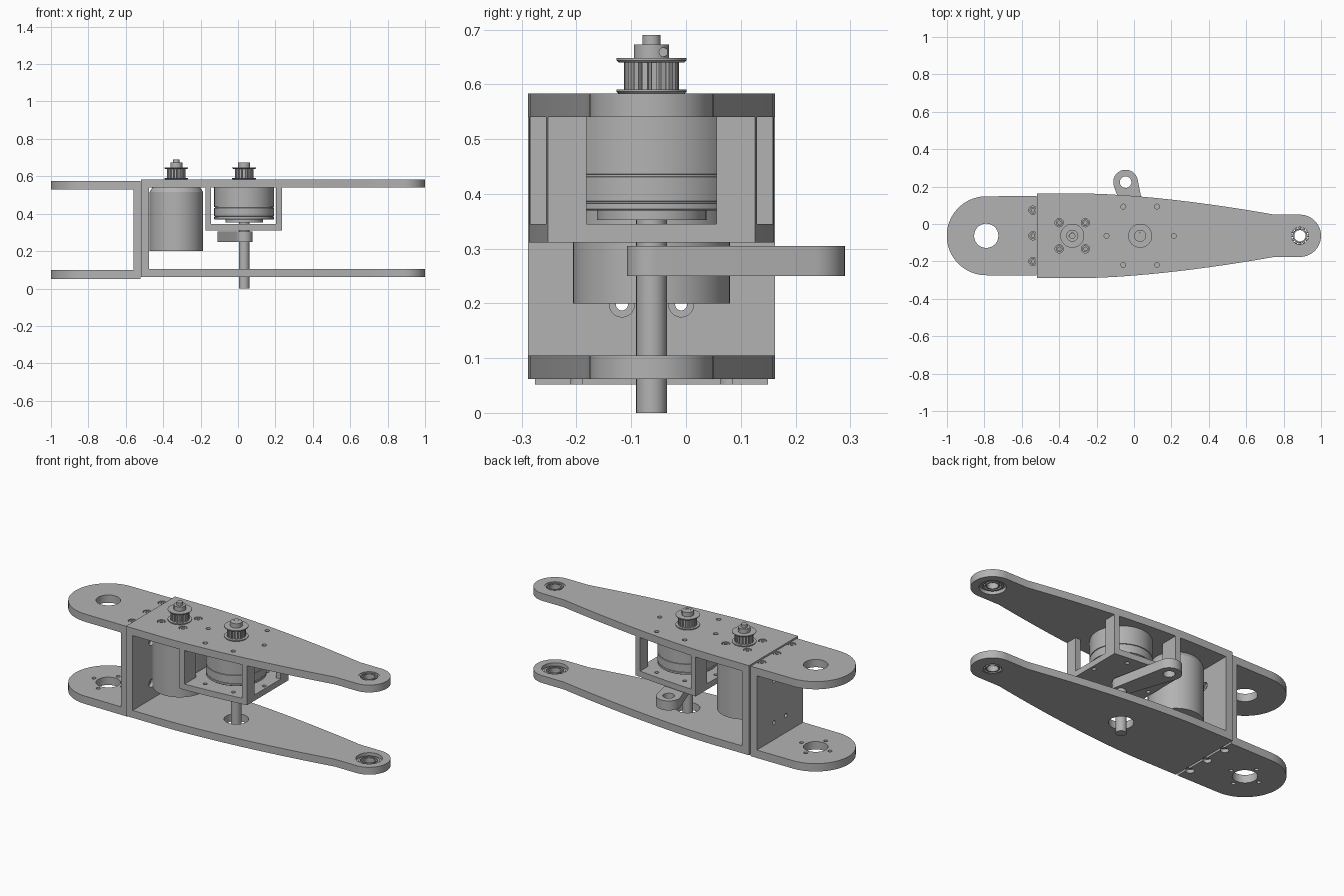
import bpy, bmesh
from math import cos, sin, pi, atan2, acos, hypot
from mathutils import Matrix, Vector

if "Cube" in bpy.data.objects:
    bpy.data.objects.remove(bpy.data.objects["Cube"])

CY = -0.063                 # shared centre line of the arm
MOTOR_X, DRIVE_X, TIP_X, REAR_X = -0.33, 0.033, 0.887, -0.79

grey = bpy.data.materials.new("machined grey")
grey.use_nodes = True
grey.diffuse_color = (0.45, 0.45, 0.45, 1)
grey.node_tree.nodes["Principled BSDF"].inputs["Base Color"].default_value = (0.45, 0.45, 0.45, 1)


def finish(bm, name):
    bmesh.ops.remove_doubles(bm, verts=bm.verts, dist=1e-5)
    bmesh.ops.recalc_face_normals(bm, faces=bm.faces)
    mesh = bpy.data.meshes.new(name)
    bm.to_mesh(mesh)
    bm.free()
    mesh.materials.append(grey)
    obj = bpy.data.objects.new(name, mesh)
    bpy.context.collection.objects.link(obj)
    return obj


def add_prism(bm, pts, z0, z1):
    face = bm.faces.new([bm.verts.new((x, y + CY, z0)) for x, y in pts])
    ext = bmesh.ops.extrude_face_region(bm, geom=[face])
    top = [v for v in ext["geom"] if isinstance(v, bmesh.types.BMVert)]
    bmesh.ops.translate(bm, verts=top, vec=(0, 0, z1 - z0))


def prism(name, pts, z0, z1):
    bm = bmesh.new()
    add_prism(bm, pts, z0, z1)
    return finish(bm, name)


def lathe(name, profile, x, y=0.0, closed=False, steps=48):
    """Turn an (r, z) profile round a vertical axis."""
    bm = bmesh.new()
    vs = [bm.verts.new((r, 0, z)) for r, z in profile]
    es = [bm.edges.new(p) for p in zip(vs, vs[1:])]
    if closed:
        es.append(bm.edges.new((vs[-1], vs[0])))
    bmesh.ops.spin(bm, geom=vs + es, cent=(0, 0, 0), axis=(0, 0, 1), angle=2 * pi, steps=steps)
    bmesh.ops.translate(bm, verts=bm.verts, vec=(x, y + CY, 0))
    return finish(bm, name)


def arc(cx, cy, r, a0, a1, n=24):
    return [(cx + r * cos(a0 + (a1 - a0) * i / n), cy + r * sin(a0 + (a1 - a0) * i / n))
            for i in range(n + 1)]


def rect(x0, x1, y0, y1):
    return [(x0, y0), (x1, y0), (x1, y1), (x0, y1)]


def cut(obj, cutter):
    mod = obj.modifiers.new("cut", "BOOLEAN")
    mod.operation, mod.solver, mod.object = "DIFFERENCE", "EXACT", cutter
    bpy.context.view_layer.update()
    mesh = bpy.data.meshes.new_from_object(obj.evaluated_get(bpy.context.evaluated_depsgraph_get()))
    obj.modifiers.clear()
    obj.data = mesh
    bpy.data.objects.remove(cutter)


def drill(obj, holes, z0, z1):
    """Vertical holes, each (x, y, r)."""
    bm = bmesh.new()
    for x, y, r in holes:
        add_prism(bm, arc(x, y, r, 0, 2 * pi, 28)[:-1], z0, z1)
    cut(obj, finish(bm, "cutter"))


def drill_wall(obj, holes, x0, x1, r):
    """Holes along x, each (y, z)."""
    bm = bmesh.new()
    for y, z in holes:
        m = Matrix.Translation(((x0 + x1) / 2, y + CY, z)) @ Matrix.Rotation(pi / 2, 4, "Y")
        bmesh.ops.create_cone(bm, cap_ends=True, segments=20, radius1=r, radius2=r, depth=x1 - x0, matrix=m)
    cut(obj, finish(bm, "cutter"))


def half_width(x):
    t = min(max((x + 0.27) / 1.02, 0), 1)
    return 0.226 - 0.113 * t ** 1.6


# Bolt patterns
rear_bolts = [(-0.54, y) for y in (-0.137, 0, 0.137)]
motor_bolts = [(MOTOR_X + sx * 0.07, sy * 0.07) for sx in (-1, 1) for sy in (-1, 1)]
drive_bolts = arc(DRIVE_X, 0, 0.18, 0, 2 * pi, 6)[:-1]
wall_bolts = [(y, z) for y in (-0.054, 0.054) for z in (0.198, 0.44)]

# Rear fork: rounded channel open towards the back
rear = prism("rear_fork", [(-0.521, -0.2125), (-0.521, 0.2125)]
             + arc(REAR_X, 0, 0.211, pi / 2, 3 * pi / 2, 40), 0.052, 0.575)
cut(rear, prism("cutter", rect(-1.2, -0.56, -0.4, 0.4), 0.098, 0.53))
drill(rear, [(REAR_X, 0, 0.065)], -0.1, 0.7)
drill(rear, [(x, y, 0.011) for x, y in arc(REAR_X, 0, 0.092, 0, 2 * pi, 4)[:-1]], 0, 0.2)
drill(rear, [(x, y, 0.022) for x, y in rear_bolts], 0.555, 0.6)
drill(rear, [(x, y, 0.022) for x, y in rear_bolts], 0.03, 0.072)
drill_wall(rear, wall_bolts, -0.6, -0.5, 0.011)

# Front fork: tapered channel open towards the tip
xs = [-0.27 + 1.02 * i / 20 for i in range(21)]
upper = [(-0.519, 0.226)] + [(x, half_width(x)) for x in xs]
tip = arc(TIP_X, 0, 0.113, pi / 2, -pi / 2, 28)
front = prism("front_fork", upper + tip + [(x, -y) for x, y in reversed(upper)], 0.062, 0.583)
cut(front, prism("cutter", rect(-0.475, 1.2, -0.4, 0.4), 0.105, 0.54))
drill(front, [(TIP_X, 0, 0.055)], -0.1, 0.7)
drill(front, [(TIP_X, 0, 0.07)], 0.085, 0.56)
drill(front, [(DRIVE_X, 0, 0.065)], 0, 0.2)
drill(front, [(x, y, 0.022) for x, y in motor_bolts] + [(x, y, 0.013) for x, y in drive_bolts], 0.565, 0.7)
drill_wall(front, wall_bolts, -0.55, -0.4, 0.011)
drill_wall(front, wall_bolts, -0.493, -0.4, 0.023)

# Socket screws sunk in the plates
for i, (x, y) in enumerate(rear_bolts + motor_bolts):
    z = 0.572 if i < len(rear_bolts) else 0.58
    lathe(f"socket_screw_{i}", [(0, z - 0.018), (0.018, z - 0.018), (0.018, z), (0.009, z),
                                (0.009, z - 0.012), (0, z - 0.012)], x, y, steps=20)

# Tip bearings: two races and a ring of balls
for name, z in (("lower", 0.064), ("upper", 0.55)):
    for race, r0, r1 in (("outer", 0.046, 0.0555), ("inner", 0.03, 0.037)):
        lathe(f"{name}_bearing_{race}_race", [(r0, z), (r1, z), (r1, z + 0.03), (r0, z + 0.03)],
              TIP_X, closed=True)
    bm = bmesh.new()
    for x, y in arc(TIP_X, 0, 0.0415, 0, 2 * pi, 12)[:-1]:
        bmesh.ops.create_uvsphere(bm, u_segments=10, v_segments=8, radius=0.008,
                                  matrix=Matrix.Translation((x, y + CY, z + 0.015)))
    finish(bm, f"{name}_bearing_balls")

# Drive cradle: floor plate and four corner posts following the taper
X0, X1, T = -0.175, 0.235, 0.031
floor_top = [(X0 + (X1 - X0) * i / 8, half_width(X0 + (X1 - X0) * i / 8)) for i in range(9)]
cradle = prism("cradle_floor", floor_top + [(x, -y) for x, y in reversed(floor_top)], 0.311, 0.345)
drill(cradle, [(x, y, 0.011) for x, y in drive_bolts] + [(DRIVE_X, 0, 0.04)], 0.2, 0.4)
for side, a, b in (("rear", X0, X0 + T), ("front", X1 - T, X1)):
    for hand, s in (("left", 1), ("right", -1)):
        prism(f"cradle_post_{side}_{hand}", [(a, s * 0.119), (b, s * 0.119), (b, s * half_width(b)),
                                             (a, s * half_width(a))], 0.345, 0.54)

# Round belt motor
lathe("belt_motor", [(0, 0.2), (0.143, 0.2), (0.143, 0.515), (0.128, 0.54), (0, 0.54)], MOTOR_X, steps=64)

# Gear drive with turned grooves, and its output shaft
lathe("gear_drive", [(0, 0.352), (0.1, 0.352), (0.1, 0.37), (0.158, 0.37), (0.16, 0.372), (0.16, 0.382),
                     (0.156, 0.383), (0.156, 0.386), (0.16, 0.387), (0.16, 0.431), (0.156, 0.432),
                     (0.156, 0.435), (0.16, 0.436), (0.16, 0.54), (0, 0.54)], DRIVE_X, steps=64)
lathe("output_shaft", [(0, 0), (0.028, 0), (0.028, 0.352), (0, 0.352)], DRIVE_X, steps=32)

# Crank arm: tapered link between two rounded ends
ex, ey, r0, r1 = -0.045, 0.287, 0.045, 0.066
dx, dy = ex - DRIVE_X, ey
ang, spread = atan2(dy, dx), acos((r0 - r1) / hypot(dx, dy))
crank = prism("crank_arm", arc(ex, ey, r1, ang - spread, ang + spread)
              + arc(DRIVE_X, 0, r0, ang + spread, ang + 2 * pi - spread), 0.25, 0.305)
drill(crank, [(ex, ey, 0.031)], 0.2, 0.4)

# Toothed pulleys with flanges and hubs
for name, x, shaft_top in (("motor", MOTOR_X, 0.69), ("drive", DRIVE_X, 0.672)):
    teeth = []
    for i in range(18):
        for f, r in ((0, 0.05), (0.6, 0.05), (0.68, 0.042), (0.92, 0.042)):
            a = 2 * pi * (i + f) / 18
            teeth.append((x + r * cos(a), r * sin(a)))
    prism(f"{name}_pulley_teeth", teeth, 0.588, 0.642)
    for part, z in (("lower", 0.583), ("upper", 0.64)):
        lathe(f"{name}_pulley_{part}_flange", [(0, z), (0.06, z), (0.064, z + 0.004),
                                               (0.064, z + 0.008), (0, z + 0.008)], x)
    hub = lathe(f"{name}_pulley_hub", [(0.0165, 0.645), (0.032, 0.645), (0.032, 0.673), (0.0165, 0.673)],
                x, closed=True, steps=32)
    drill_wall(hub, [(0.022, 0.659)], x + 0.012, x + 0.06, 0.008)
    lathe(f"{name}_pulley_shaft", [(0, 0.58), (0.0165, 0.58), (0.0165, shaft_top), (0, shaft_top)], x, steps=24)

# Smooth curved walls, keep machined edges crisp
bpy.ops.object.select_all(action="DESELECT")
for obj in bpy.context.collection.objects:
    if obj.type == "MESH" and obj.data.materials and obj.data.materials[0] == grey:
        obj.select_set(True)
        bpy.context.view_layer.objects.active = obj
bpy.ops.object.shade_smooth_by_angle(angle=0.5)
